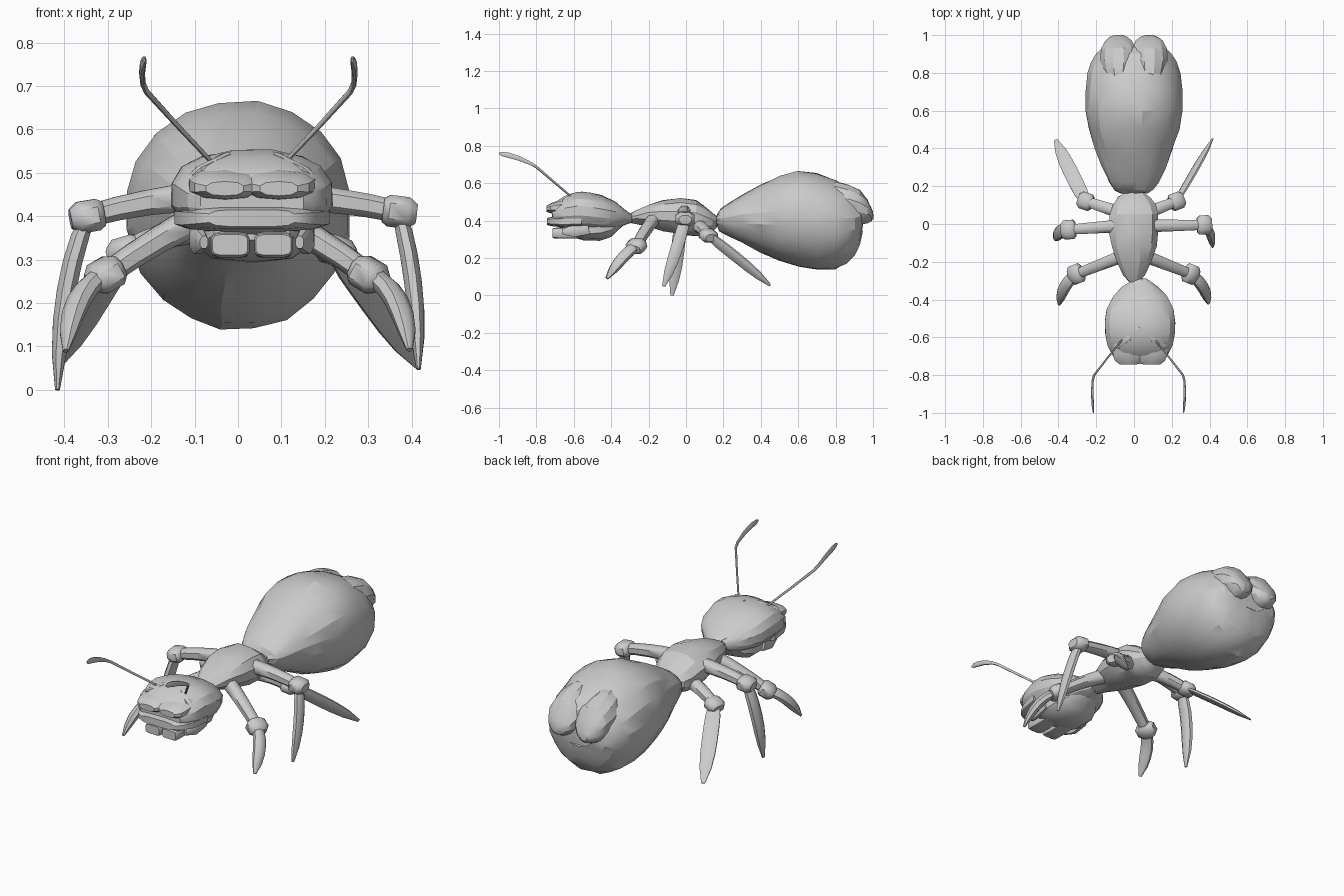
import bpy, bmesh, math, random
from mathutils import Vector

random.seed(4)


def skin(name, rings, angle=35, rough=0.0):
    """Join a row of equal rings into a closed smooth-shaded mesh."""
    bm = bmesh.new()
    rows = [[bm.verts.new(p) for p in r] for r in rings]
    n = len(rows[0])
    for a, b in zip(rows, rows[1:]):
        for i in range(n):
            bm.faces.new((a[i], a[(i + 1) % n], b[(i + 1) % n], b[i]))
    bm.faces.new(rows[0][::-1])
    bm.faces.new(rows[-1])
    for v in bm.verts:  # slight chiselled unevenness
        v.co += Vector([random.uniform(-rough, rough) for _ in range(3)])
    if rough:
        bmesh.ops.triangulate(bm, faces=bm.faces)
    bmesh.ops.recalc_face_normals(bm, faces=bm.faces)
    me = bpy.data.meshes.new(name)
    bm.to_mesh(me)
    bm.free()
    ob = bpy.data.objects.new(name, me)
    bpy.context.collection.objects.link(ob)
    bpy.ops.object.select_all(action='DESELECT')
    ob.select_set(True)
    bpy.context.view_layer.objects.active = ob
    bpy.ops.object.shade_smooth_by_angle(angle=math.radians(angle))
    return ob


def ring(c, u, v, n, power):
    out = []
    for i in range(n):
        a = 2 * math.pi * (i + 0.5) / n
        x, y = math.cos(a), math.sin(a)
        sx = math.copysign(abs(x) ** power, x)
        sy = math.copysign(abs(y) ** power, y)
        out.append(Vector(c) + u * sx + v * sy)
    return out


def body(name, sections, cx=0.0, n=16, power=0.95, keel=0.0, rough=0.0, angle=35):
    """Sections along y: (y, half width, top z, bottom z)."""
    rings = []
    for y, w, zt, zb in sections:
        mid, half = (zt + zb) / 2, (zt - zb) / 2
        r = ring((cx, y, mid), Vector((w, 0, 0)), Vector((0, 0, half)), n, power)
        for p in r:  # pinch the underside towards a keel
            if p.z < mid:
                p.x = cx + (p.x - cx) * (1 - keel * (mid - p.z) / half)
        rings.append(r)
    return skin(name, rings, angle, rough)


def limb(name, pts, sizes, wide, n=8, power=0.8):
    """Tube through points; sizes are (half wide, half thin)."""
    pts = [Vector(p) for p in pts]
    wide = Vector(wide)
    rings = []
    for i, p in enumerate(pts):
        t = (pts[min(i + 1, len(pts) - 1)] - pts[max(i - 1, 0)]).normalized()
        u = (wide - t * wide.dot(t)).normalized()
        rings.append(ring(p, u * sizes[i][0], t.cross(u) * sizes[i][1], n, power))
    return skin(name, rings, angle=45)


def bend(a, m, b, k):
    """Points on a quadratic curve passing through m."""
    a, m, b = Vector(a), Vector(m), Vector(b)
    c = 2 * m - (a + b) / 2
    return [a * (1 - t) ** 2 + c * 2 * t * (1 - t) + b * t * t
            for t in (i / k for i in range(k + 1))]


# Abdomen
body("abdomen", [
    (0.165, 0.075, 0.43, 0.375), (0.18, 0.105, 0.46, 0.345), (0.22, 0.135, 0.492, 0.32),
    (0.30, 0.168, 0.54, 0.28), (0.40, 0.207, 0.592, 0.23), (0.50, 0.243, 0.638, 0.185),
    (0.60, 0.262, 0.666, 0.152), (0.70, 0.262, 0.657, 0.135), (0.80, 0.247, 0.622, 0.14),
    (0.86, 0.226, 0.59, 0.17), (0.90, 0.2, 0.562, 0.21), (0.93, 0.165, 0.53, 0.27),
    (0.945, 0.11, 0.49, 0.34)], n=20, power=0.95, keel=0.12, rough=0.004, angle=20)

# Twin tail lobes
for s, side in ((-1, "left"), (1, "right")):
    body(f"tail_lobe_{side}", [
        (0.72, 0.06, 0.60, 0.45), (0.80, 0.085, 0.612, 0.40), (0.87, 0.1, 0.594, 0.375),
        (0.93, 0.094, 0.565, 0.375), (0.97, 0.074, 0.515, 0.385), (0.99, 0.05, 0.47, 0.395),
        (1.0, 0.022, 0.445, 0.41)], cx=s * 0.082, n=12, keel=0.2, rough=0.002, angle=25)

# Thorax
body("thorax", [
    (-0.31, 0.025, 0.43, 0.39), (-0.27, 0.06, 0.452, 0.383), (-0.20, 0.097, 0.485, 0.368),
    (-0.12, 0.124, 0.514, 0.343), (-0.03, 0.137, 0.522, 0.323), (0.05, 0.132, 0.51, 0.315),
    (0.10, 0.116, 0.48, 0.316), (0.14, 0.09, 0.445, 0.333), (0.165, 0.05, 0.42, 0.37)],
    n=12, keel=0.15, rough=0.004, angle=22)

# Head: skull, throat, lips and brows
HX = 0.032
body("head", [
    (-0.29, 0.03, 0.43, 0.39), (-0.33, 0.095, 0.462, 0.376), (-0.38, 0.145, 0.50, 0.355),
    (-0.45, 0.178, 0.537, 0.342), (-0.52, 0.188, 0.554, 0.345), (-0.58, 0.187, 0.554, 0.348),
    (-0.64, 0.174, 0.535, 0.355), (-0.69, 0.152, 0.505, 0.37), (-0.715, 0.12, 0.48, 0.385)],
    cx=HX, n=16, power=0.85, rough=0.003, angle=22)
body("throat", [
    (-0.34, 0.06, 0.44, 0.37), (-0.40, 0.11, 0.44, 0.313), (-0.46, 0.135, 0.44, 0.292),
    (-0.55, 0.135, 0.42, 0.295), (-0.61, 0.12, 0.40, 0.313), (-0.65, 0.09, 0.39, 0.345)],
    cx=HX, n=10, power=0.7)
body("lower_lip", [
    (-0.56, 0.182, 0.425, 0.368), (-0.66, 0.166, 0.425, 0.365),
    (-0.72, 0.135, 0.42, 0.37), (-0.742, 0.1, 0.415, 0.376)], cx=HX, n=12, power=0.5)
for s, side in ((-1, "left"), (1, "right")):
    body(f"upper_lip_{side}", [
        (-0.60, 0.09, 0.52, 0.43), (-0.69, 0.085, 0.505, 0.435),
        (-0.725, 0.073, 0.492, 0.44), (-0.745, 0.045, 0.48, 0.447)],
        cx=HX + s * 0.062, n=10, power=0.8)
    limb(f"brow_{side}", [(HX, -0.55, 0.545), (HX + s * 0.06, -0.60, 0.533),
         (HX + s * 0.12, -0.645, 0.503), (HX + s * 0.16, -0.64, 0.47)],
         [(0.012, 0.01), (0.02, 0.014), (0.02, 0.014), (0.008, 0.008)], (0, 1, 0))
    # Mandible plates
    body(f"mandible_{side}", [
        (-0.54, 0.042, 0.365, 0.305), (-0.65, 0.045, 0.364, 0.303),
        (-0.705, 0.045, 0.362, 0.305), (-0.714, 0.041, 0.358, 0.31)],
        cx=HX + s * 0.05, n=12, power=0.45)
    limb(f"outer_mandible_{side}", [(HX + s * 0.13, -0.52, 0.36), (HX + s * 0.125, -0.60, 0.345),
         (HX + s * 0.11, -0.66, 0.34)], [(0.035, 0.015), (0.035, 0.02), (0.015, 0.01)], (0, 0, 1))

    # Antenna: thin stalk opening into a flat blade
    ax = HX * 0.75
    limb(f"antenna_{side}", [
        (ax + s * 0.085, -0.61, 0.525), (ax + s * 0.165, -0.71, 0.61), (ax + s * 0.235, -0.80, 0.687),
        (ax + s * 0.243, -0.83, 0.705), (ax + s * 0.245, -0.89, 0.732), (ax + s * 0.243, -0.95, 0.75),
        (ax + s * 0.24, -0.985, 0.757), (ax + s * 0.239, -1.0, 0.759)],
        [(0.005, 0.005), (0.006, 0.005), (0.007, 0.006), (0.009, 0.006), (0.013, 0.007),
         (0.015, 0.007), (0.012, 0.005), (0.004, 0.002)], (0, 0, 1))

# Legs: (name, hip, knee, shin middle, tip, blade wide axis, blade half sizes)
legs = [
    ("front_leg_left", (-0.06, -0.17, 0.41), (-0.305, -0.265, 0.265), (-0.367, -0.335, 0.205),
     (-0.397, -0.425, 0.09), (0.6, -0.6, 0.5), (0.033, 0.026)),
    ("front_leg_right", (0.06, -0.17, 0.41), (0.30, -0.265, 0.265), (0.365, -0.335, 0.205),
     (0.395, -0.42, 0.092), (-0.6, -0.6, 0.5), (0.033, 0.026)),
    ("middle_leg_left", (-0.08, -0.01, 0.445), (-0.345, -0.03, 0.4), (-0.395, -0.045, 0.23),
     (-0.416, -0.075, 0.0), (0, 1, 0), (0.038, 0.024)),
    ("middle_leg_right", (0.08, -0.01, 0.445), (0.37, -0.005, 0.41), (0.403, -0.05, 0.25),
     (0.416, -0.12, 0.048), (0, 1, 0), (0.035, 0.022)),
    ("back_leg_left", (-0.07, 0.06, 0.375), (-0.255, 0.12, 0.32), (-0.335, 0.275, 0.20),
     (-0.415, 0.445, 0.055), (1, 0.4, 0), (0.042, 0.014)),
    ("back_leg_right", (0.07, 0.06, 0.375), (0.225, 0.12, 0.32), (0.315, 0.275, 0.20),
     (0.415, 0.45, 0.055), (0.5, 0, 1), (0.036, 0.013)),
]
for name, hip, knee, mid, tip, wide, (bw, bt) in legs:
    # Thigh
    path = bend(hip, (Vector(hip) + Vector(knee)) / 2 + Vector((0, 0, 0.008)), knee, 4)
    limb(name + "_thigh", path, [(0.036, 0.036), (0.034, 0.034), (0.031, 0.032),
         (0.029, 0.03), (0.027, 0.027)], (0, 0, 1))
    # Knee collar
    k, d = Vector(knee), (Vector(knee) - Vector(hip)).normalized()
    r = 0.035 if name.startswith("back") else 0.039
    limb(name + "_knee", [k - d * 0.036, k - d * 0.022, k + d * 0.022, k + d * 0.042],
         [(r * 0.75, r * 1.0), (r, r * 1.4), (r, r * 1.4), (r * 0.6, r * 0.9)], (0, 0, 1))
    # Curved blade shin
    f = (0.7, 0.95, 1, 1, 0.95, 0.75, 0.25)
    limb(name + "_shin", bend(knee, mid, tip, 6), [(bw * s, bt * s) for s in f], wide, power=0.95)
